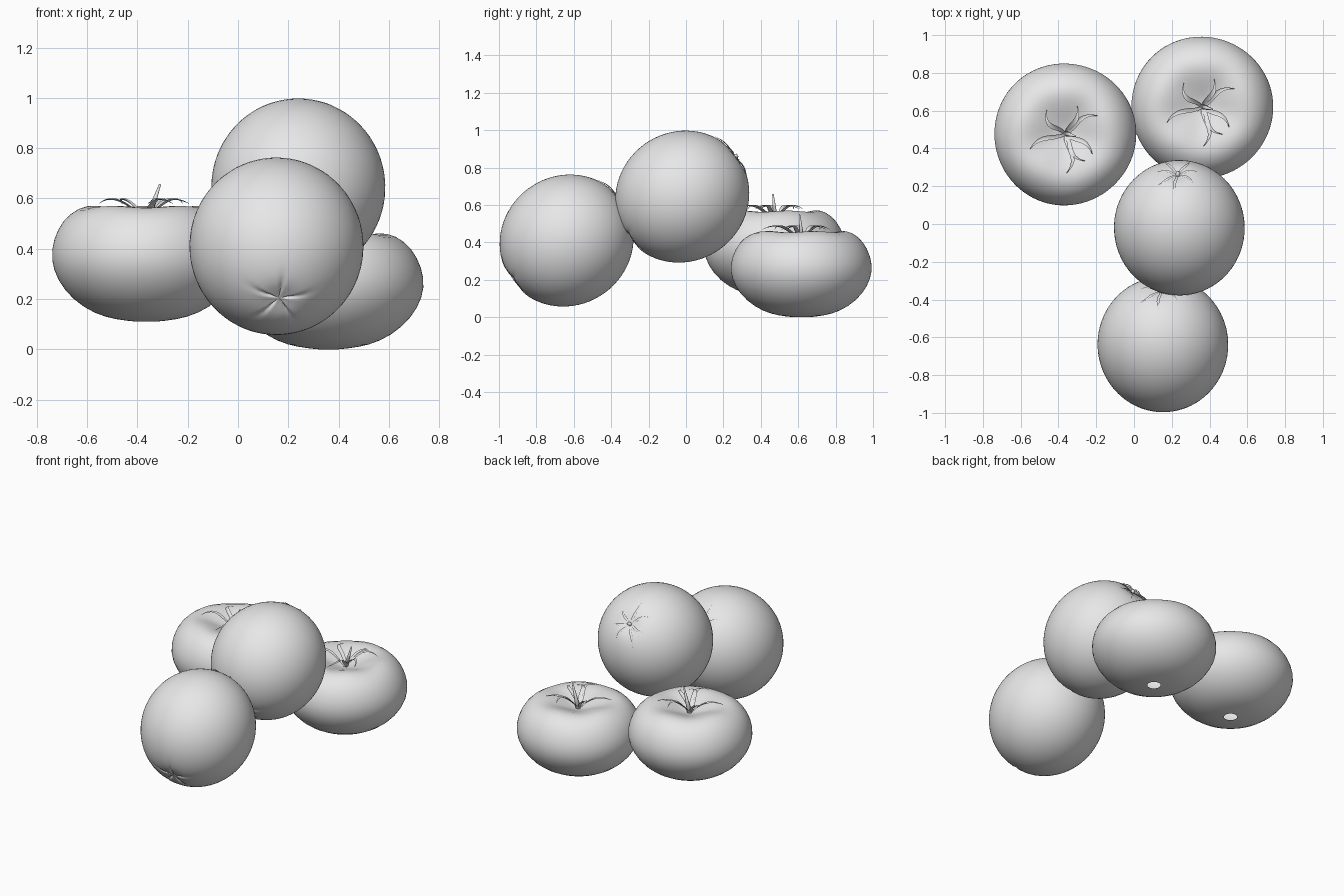
import bpy, bmesh, math
from mathutils import Vector, Matrix

if "Cube" in bpy.data.objects:
    bpy.data.objects.remove(bpy.data.objects["Cube"])

grey = bpy.data.materials.new("plain_grey")
grey.use_nodes = True
grey.diffuse_color = (0.8, 0.8, 0.8, 1)
grey.node_tree.nodes["Principled BSDF"].inputs["Base Color"].default_value = (0.8, 0.8, 0.8, 1)


def finish(name, bm, matrix, subdiv=0):
    mesh = bpy.data.meshes.new(name)
    bm.to_mesh(mesh)
    bm.free()
    mesh.materials.append(grey)
    for p in mesh.polygons:
        p.use_smooth = True
    obj = bpy.data.objects.new(name, mesh)
    bpy.context.collection.objects.link(obj)
    obj.matrix_world = matrix
    if subdiv:
        mod = obj.modifiers.new("smooth", "SUBSURF")
        mod.levels = mod.render_levels = subdiv
    return obj


def lathe(profile, segments, shape=None):
    """Revolve (radius, height) points, bottom to top; shape adjusts each point."""
    bm = bmesh.new()
    rings = []
    for r, z in profile:
        ring = []
        for i in range(segments):
            a = math.tau * i / segments
            p = Vector((r * math.cos(a), r * math.sin(a), z))
            ring.append(bm.verts.new(shape(p, a) if shape else p))
        rings.append(ring)
    for low, high in zip(rings, rings[1:]):
        for i in range(segments):
            j = (i + 1) % segments
            bm.faces.new((low[i], low[j], high[j], high[i]))
    bmesh.ops.remove_doubles(bm, verts=bm.verts, dist=1e-5)
    return bm


def add_leaf(bm, angle, length, width, height, sway):
    """Narrow folded leaf following height(t) outwards, curling sideways."""
    rows, steps = [], 10
    for k in range(steps + 1):
        t = k / steps
        a = angle + sway * math.sin(t * math.pi)
        out = Vector((math.cos(a), math.sin(a), 0))
        side = Vector((-out.y, out.x, 0))
        w = width * (0.15 + math.sin(math.pi * min(1, t * 0.85 + 0.15)))
        mid = out * (0.008 + length * t) + Vector((0, 0, height(t)))
        rows.append([bm.verts.new(mid + side * w * s + Vector((0, 0, abs(s) * w * 0.6)))
                     for s in (-0.5, 0, 0.5)])
    for a, b in zip(rows, rows[1:]):
        for i in range(2):
            bm.faces.new((a[i], b[i], b[i + 1], a[i + 1]))


def add_stem(bm, base, tip, r1, r2):
    axis = tip - base
    turn = Vector((0, 0, 1)).rotation_difference(axis).to_matrix().to_4x4()
    bmesh.ops.create_cone(bm, cap_ends=True, segments=8, radius1=r1, radius2=r2,
                          depth=axis.length,
                          matrix=Matrix.Translation((base + tip) / 2) @ turn)


# Flat fruit: squat body, open at the base, sunken top with a curling calyx
flat_profile = [(0.04, 0), (0.12, 0.008), (0.205, 0.03), (0.295, 0.087), (0.357, 0.165),
                (0.383, 0.245), (0.373, 0.325), (0.333, 0.405), (0.27, 0.453), (0.21, 0.462),
                (0.14, 0.44), (0.07, 0.412), (0.03, 0.4), (0, 0.398)]
flat_leaves = [(67, 0.155, -0.25), (30, 0.19, 0.25), (203, 0.195, -0.2), (126, 0.155, 0.4),
               (-88, 0.2, 0.3), (-53, 0.17, -0.3), (-36, 0.17, 0.25)]


def lumpy(p, a):
    f = 1 + 0.008 * math.sin(3 * a + 1) * math.sin(9 * p.z) * min(1, p.z * 4)
    return Vector((p.x * f, p.y * f, p.z + 0.004 * math.sin(5 * a) * (p.z > 0.43)))


def arch(t):
    return 0.402 + 0.083 * math.sin(math.pi * 0.7 * t)


for name, place in (("right", (-0.365, 0.475, 0.11)), ("left", (0.36, 0.617, 0))):
    m = Matrix.Translation(place)
    finish("flat_fruit_" + name, lathe(flat_profile, 40, lumpy), m, 1)
    bm = bmesh.new()
    for deg, length, sway in flat_leaves:
        add_leaf(bm, math.radians(deg), length, 0.022, arch, sway)
    add_stem(bm, Vector((0, 0.005, 0.39)), Vector((0.055, -0.01, 0.547)), 0.016, 0.004)
    finish("flat_calyx_" + name, bm, m)

# Round fruit: tilted globe with a creased base and a small star calyx
EQUATOR, POLE = 0.346, 0.365


def globe_z(r):
    z = POLE * math.sqrt(max(0, 1 - (r / EQUATOR) ** 2))
    return z - 0.02 * math.exp(-(r / 0.06) ** 2)


def creased(p, a):
    r = math.hypot(p.x, p.y)
    if p.z < 0:
        groove = max(0, math.cos(2.5 * a + 0.4) ** 2) ** 12
        lift = 0.014 * groove * math.exp(-(r / 0.09) ** 2)
        return p + Vector((0, 0, lift))
    return p


steps = 36
round_profile = []
for k in range(steps + 1):
    t = -math.pi / 2 + math.pi * k / steps
    r = EQUATOR * math.cos(t)
    round_profile.append((r, math.copysign(globe_z(r), t) if k != steps // 2 else 0))

tilt = Vector((0, 0, 1)).rotation_difference(Vector((-0.03, 0.8, 0.6))).to_matrix().to_4x4()
for name, place in (("upper", (0.24, -0.02, 0.645)), ("front", (0.153, -0.638, 0.41))):
    m = Matrix.Translation(place) @ tilt
    finish("round_fruit_" + name, lathe(round_profile, 80, creased), m)
    bm = bmesh.new()
    for i in range(7):
        length = 0.1 + 0.025 * (i % 3)
        add_leaf(bm, math.tau * i / 7 + 0.2, length, 0.014,
                 lambda t, n=length: globe_z(0.008 + n * t) + 0.004, 0.12 * (-1) ** i)
    add_stem(bm, Vector((0, 0, POLE - 0.03)), Vector((0.004, 0, POLE + 0.004)), 0.014, 0.01)
    finish("round_calyx_" + name, bm, m)
